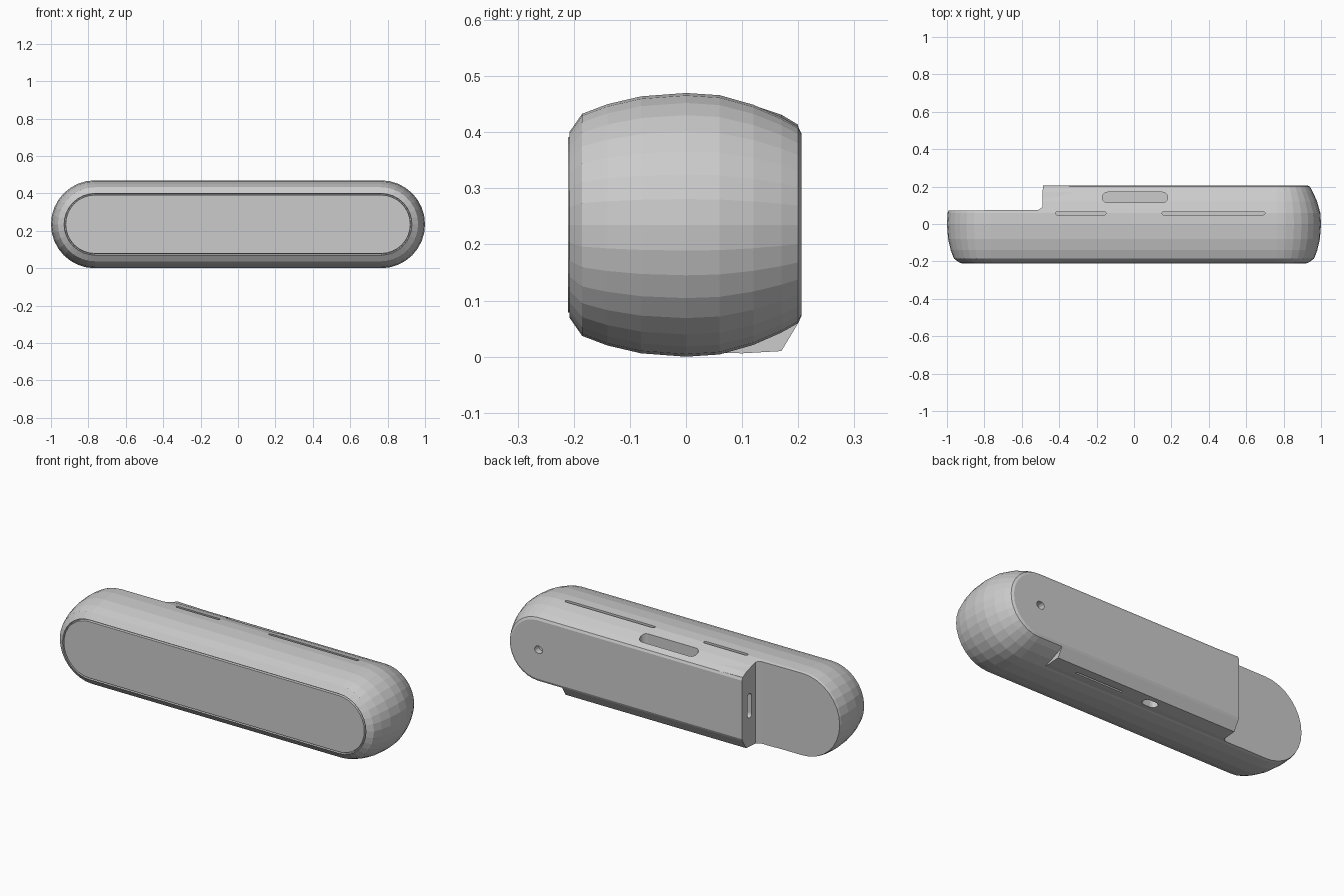
import bpy, bmesh, math
from mathutils import Vector

cube = bpy.data.objects.get("Cube")
if cube:
    bpy.data.objects.remove(cube)

grey = bpy.data.materials.new("plain_grey")
grey.use_nodes = True
grey.diffuse_color = (0.6, 0.6, 0.6, 1)
grey.node_tree.nodes["Principled BSDF"].inputs["Base Color"].default_value = (0.6, 0.6, 0.6, 1)

MID = 0.235  # height of the long axis


def loft(name, rings):
    """Skin closed rings of equal length and cap both ends."""
    bm = bmesh.new()
    loops = [[bm.verts.new(p) for p in ring] for ring in rings]
    n = len(loops[0])
    for a, b in zip(loops, loops[1:]):
        for i in range(n):
            j = (i + 1) % n
            bm.faces.new((a[i], a[j], b[j], b[i]))
    bm.faces.new(loops[0])
    bm.faces.new(loops[-1])
    bmesh.ops.recalc_face_normals(bm, faces=bm.faces)
    mesh = bpy.data.meshes.new(name)
    bm.to_mesh(mesh)
    bm.free()
    mesh.materials.append(grey)
    obj = bpy.data.objects.new(name, mesh)
    bpy.context.collection.objects.link(obj)
    return obj


def pill(half, radius, segs=16):
    """Flat outline with two round ends."""
    pts = []
    for side in (1, -1):
        for i in range(segs + 1):
            a = math.pi * (i / segs - 0.5)
            pts.append((side * (half + radius * math.cos(a)), side * radius * math.sin(a)))
    return pts


def pill_cutter(name, centre, half, radius, depth, axes):
    """Rounded slot cutter; axes are its length, width and depth directions."""
    u, v, w = (Vector(a) for a in axes)
    outline = pill(half, radius, 6)
    return loft(name, [[Vector(centre) + u * p + v * q + w * d for p, q in outline]
                       for d in (-depth, depth)])


def combine(target, tool, operation):
    mod = target.modifiers.new(tool.name, 'BOOLEAN')
    mod.operation = operation
    mod.solver = 'EXACT'
    mod.object = tool
    bpy.context.view_layer.objects.active = target
    bpy.ops.object.modifier_apply(modifier=mod.name)
    bpy.data.objects.remove(tool)


# Barrel-sided body, with a fine seam round the front plate
section = [(-0.21, 0.156), (-0.197, 0.158), (-0.197, 0.163), (-0.208, 0.165),
           (-0.185, 0.198), (-0.14, 0.215), (-0.08, 0.229), (0, 0.235),
           (0.06, 0.231), (0.12, 0.214), (0.17, 0.192), (0.2, 0.175), (0.206, 0.162)]
body = loft("handle_body", [[(x, y, MID + z) for x, z in pill(0.765, r)] for y, r in section])

# Rails along the rear edges
low = [(0.04, 0.008), (0.1, 0.006), (0.17, 0.01), (0.2, 0.06), (0.2, 0.15), (0.04, 0.15)]
high = [(0.04, 0.464), (0.1, 0.457), (0.17, 0.434), (0.2, 0.416), (0.2, 0.3), (0.04, 0.3)]
combine(body, loft("lower_rail", [[(x, y, z) for y, z in low] for x in (-0.6, 0.62)]), 'UNION')
combine(body, loft("upper_rail", [[(x, y, z - drop) for y, z in high]
                                  for x, drop in ((-0.6, 0), (0.66, 0.03))]), 'UNION')

# Rear step at the right end
step = [(-1.2, 0.07), (-0.51, 0.076), (-0.49, 0.09), (-0.483, 0.4), (-1.2, 0.4)]
combine(body, loft("step_cut", [[(x, y, z) for x, y in step] for z in (-0.2, 0.8)]), 'DIFFERENCE')

# Slots and holes
X, Y, Z = (1, 0, 0), (0, 1, 0), (0, 0, 1)
slots = [("short_top_slot", (-0.285, 0.057, 0.47), 0.127, 0.008, 0.035, (X, Y, Z)),
         ("long_top_slot", (0.425, 0.057, 0.47), 0.267, 0.008, 0.035, (X, Y, Z)),
         ("top_recess", (0.005, 0.142, 0.46), 0.147, 0.028, 0.075, (X, Y, Z)),
         ("bottom_hole", (0, 0.12, 0), 0.02, 0.024, 0.06, (X, Y, Z)),
         ("bottom_slot", (0.32, 0.12, 0), 0.14, 0.005, 0.02, (X, Y, Z)),
         ("step_slot", (-0.49, 0.142, MID), 0.05, 0.018, 0.04, (Z, Y, X)),
         ("rear_hole", (0.76, 0.21, MID), 0.004, 0.02, 0.04, (X, Z, Y))]
for slot in slots:
    combine(body, pill_cutter(*slot), 'DIFFERENCE')

# Rest on the ground
lowest = min(v.co.z for v in body.data.vertices)
for v in body.data.vertices:
    v.co.z -= lowest
